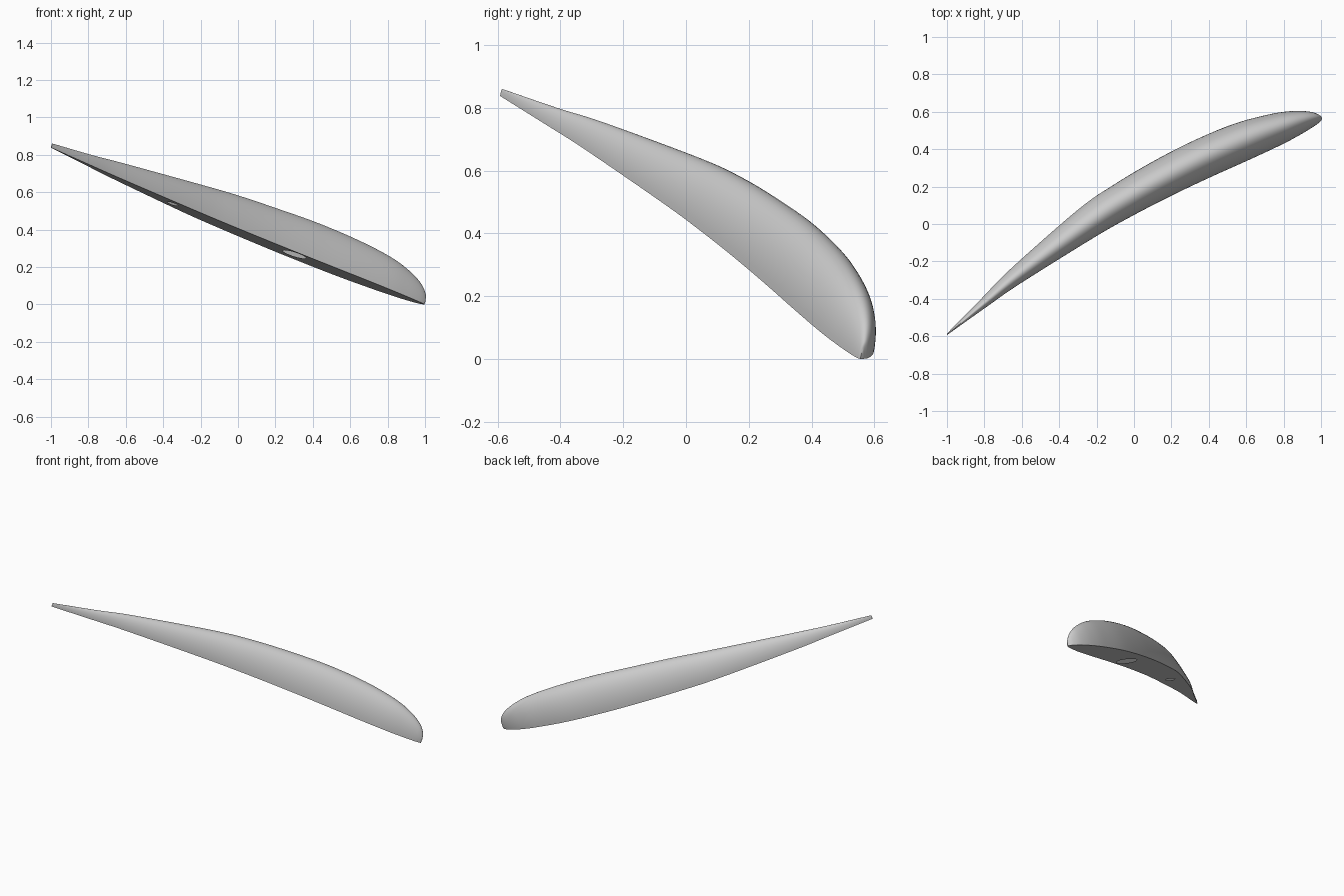
import bpy, bmesh, math
from mathutils import Matrix, Vector

if "Cube" in bpy.data.objects:
    bpy.data.objects.remove(bpy.data.objects["Cube"], do_unlink=True)

grey = bpy.data.materials.new("light_grey")
grey.use_nodes = True
grey.diffuse_color = (0.6, 0.6, 0.6, 1)
grey.node_tree.nodes["Principled BSDF"].inputs["Base Color"].default_value = (0.6, 0.6, 0.6, 1)

# stations along the blade: distance, centre offset, half width, height
stations = [Vector(s) for s in (
    (0, 0, 0.003, 0.024), (0.27, 0.047, 0.026, 0.058), (0.5, 0.086, 0.047, 0.092),
    (1.0, 0.141, 0.086, 0.157), (1.25, 0.15, 0.097, 0.184), (1.5, 0.146, 0.104, 0.2),
    (1.75, 0.131, 0.108, 0.21), (2.0, 0.104, 0.105, 0.204), (2.2, 0.071, 0.088, 0.182),
    (2.32, 0.047, 0.067, 0.149), (2.4, 0.025, 0.043, 0.107), (2.44, 0.008, 0.021, 0.062),
    (2.45, -0.002, 0.005, 0.025))]
SUB, ARC = 6, 28


def smooth_path(points):
    """Catmull-Rom interpolation with mirrored end points."""
    ext = [points[0] * 2 - points[1]] + points + [points[-1] * 2 - points[-2]]
    out = []
    for a, b, c, d in zip(ext, ext[1:], ext[2:], ext[3:]):
        for k in range(SUB):
            t = k / SUB
            out.append((b * 2 + (c - a) * t + (a * 2 - b * 5 + c * 4 - d) * t * t
                        + (b * 3 - a - c * 3 + d) * t ** 3) / 2)
    return out + [points[-1]]


bm = bmesh.new()

# domed skin: half-ellipse sections lofted along the blade
rings = []
for u, centre, half, height in smooth_path(stations):
    angles = [math.pi * i / ARC for i in range(ARC + 1)]
    rings.append([bm.verts.new((u, centre - half * math.cos(a), height * math.sin(a)))
                  for a in angles])
for r0, r1 in zip(rings, rings[1:]):
    for i in range(ARC):
        bm.faces.new((r0[i], r1[i], r1[i + 1], r0[i + 1]))
bm.faces.new(rings[0])
bm.faces.new(rings[-1][::-1])

# flat underside with two round openings
edges = [e for e in bm.edges if e.is_boundary]
for u, v, radius in ((1.667, 0.11, 0.064), (0.876, 0.125, 0.03)):
    hole = bmesh.ops.create_circle(bm, segments=32, radius=radius,
                                   matrix=Matrix.Translation((u, v, 0)))
    edges += list({e for vert in hole["verts"] for e in vert.link_edges})
filled = bmesh.ops.triangle_fill(bm, use_beauty=True, edges=edges, normal=(0, 0, -1))
bm.normal_update()
for f in filled["geom"]:
    if isinstance(f, bmesh.types.BMFace) and f.normal.z > 0:
        f.normal_flip()

mesh = bpy.data.meshes.new("blade")
bm.to_mesh(mesh)
bm.free()
mesh.materials.append(grey)
blade = bpy.data.objects.new("blade", mesh)
bpy.context.collection.objects.link(blade)

# tilt the blade down towards its thick end
blade.matrix_world = (Matrix.Translation((-1, -0.59, 0.838))
                      @ Matrix.Rotation(math.radians(30), 4, "Z")
                      @ Matrix.Rotation(math.radians(20), 4, "Y"))
bpy.context.view_layer.objects.active = blade
blade.select_set(True)
bpy.ops.object.shade_smooth_by_angle(angle=math.radians(35))
